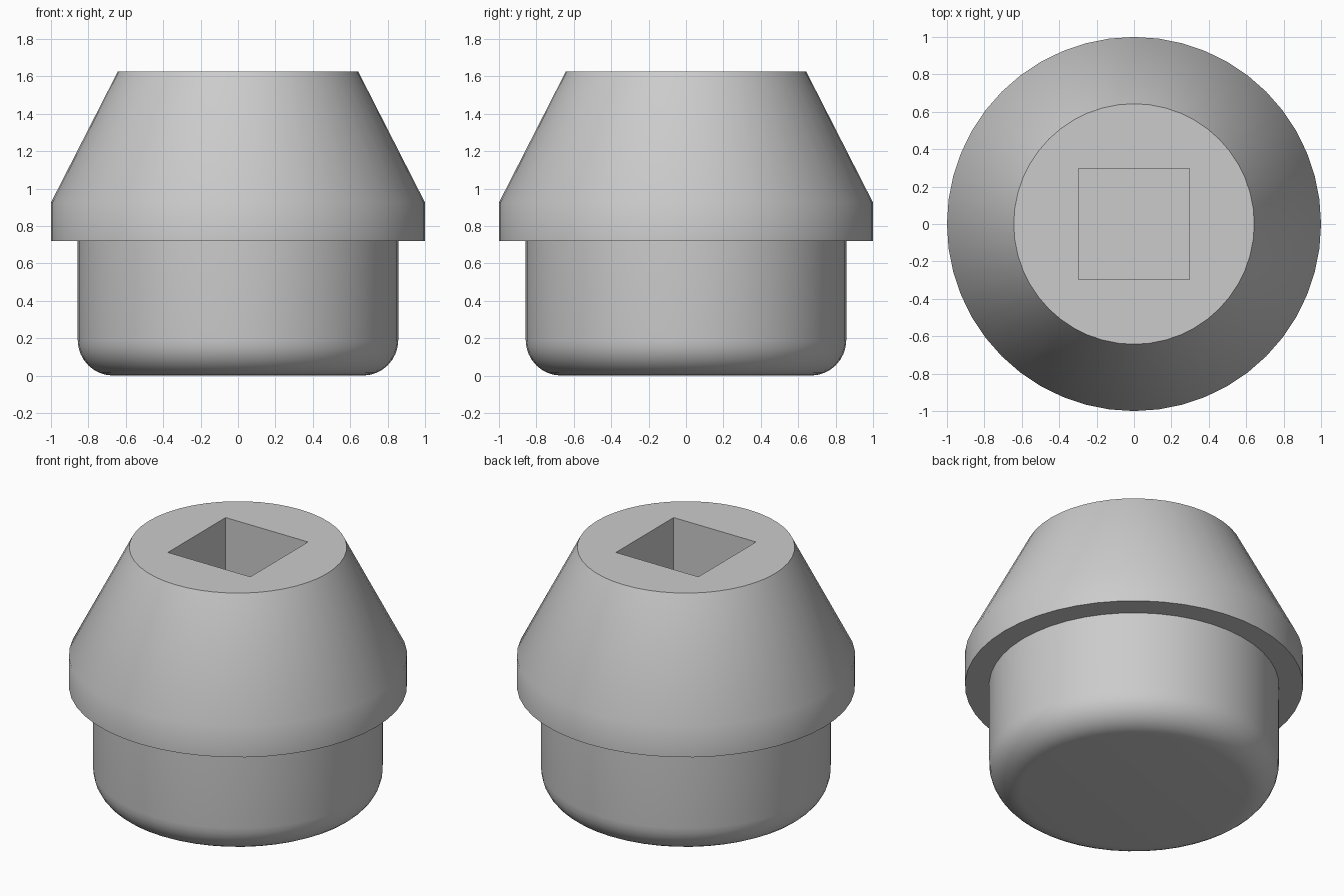
import bpy
import bmesh
from math import sin, cos, pi
from mathutils import Matrix

SIDES = 48
HEIGHT = 1.625
SOCKET_WIDTH = 0.595
SOCKET_DEPTH = 0.65

cube = bpy.data.objects.get("Cube")
if cube:
    bpy.data.objects.remove(cube, do_unlink=True)


def make_object(name, bm):
    bmesh.ops.recalc_face_normals(bm, faces=bm.faces)
    mesh = bpy.data.meshes.new(name)
    bm.to_mesh(mesh)
    bm.free()
    obj = bpy.data.objects.new(name, mesh)
    bpy.context.collection.objects.link(obj)
    return obj


def lathe(name, profile):
    """Revolve a list of (radius, z) about the z axis and cap both ends."""
    bm = bmesh.new()
    rings = []
    for radius, z in profile:
        angles = [2 * pi * i / SIDES for i in range(SIDES)]
        rings.append([bm.verts.new((radius * cos(a), radius * sin(a), z)) for a in angles])
    for low, high in zip(rings, rings[1:]):
        for i in range(SIDES):
            j = (i + 1) % SIDES
            bm.faces.new((low[i], low[j], high[j], high[i]))
    bm.faces.new(rings[0])
    bm.faces.new(rings[-1])
    return make_object(name, bm)


# Plain grey material
grey = bpy.data.materials.new("light_grey")
grey.use_nodes = True
colour = (0.6, 0.6, 0.6, 1)
grey.diffuse_color = colour
grey.node_tree.nodes["Principled BSDF"].inputs["Base Color"].default_value = colour

# Plug body: rounded foot, straight shank, overhanging flange, tapered head
shank, fillet = 0.857, 0.19
foot = [(shank - fillet + fillet * sin(a), fillet - fillet * cos(a))
        for a in (pi / 2 * k / 8 for k in range(9))]
head = [(shank, 0.72), (1, 0.72), (1, 0.925), (0.643, HEIGHT)]
body = lathe("plug_body", foot + head)
body.data.materials.append(grey)

# Square drive socket sunk into the top
bm = bmesh.new()
size = Matrix.Diagonal((SOCKET_WIDTH, SOCKET_WIDTH, 2 * SOCKET_DEPTH, 1))
bmesh.ops.create_cube(bm, size=1, matrix=Matrix.Translation((0, 0, HEIGHT)) @ size)
cutter = make_object("socket_cutter", bm)
cutter.data.materials.append(grey)
cutter.hide_render = True

bpy.ops.object.select_all(action="DESELECT")
body.select_set(True)
bpy.context.view_layer.objects.active = body
cut = body.modifiers.new("socket", "BOOLEAN")
cut.operation = "DIFFERENCE"
cut.solver = "EXACT"
cut.object = cutter
bpy.ops.object.modifier_apply(modifier=cut.name)
bpy.data.objects.remove(cutter, do_unlink=True)

# Round surfaces smooth, rims and socket edges sharp
bpy.ops.object.shade_smooth_by_angle(angle=pi / 6)
